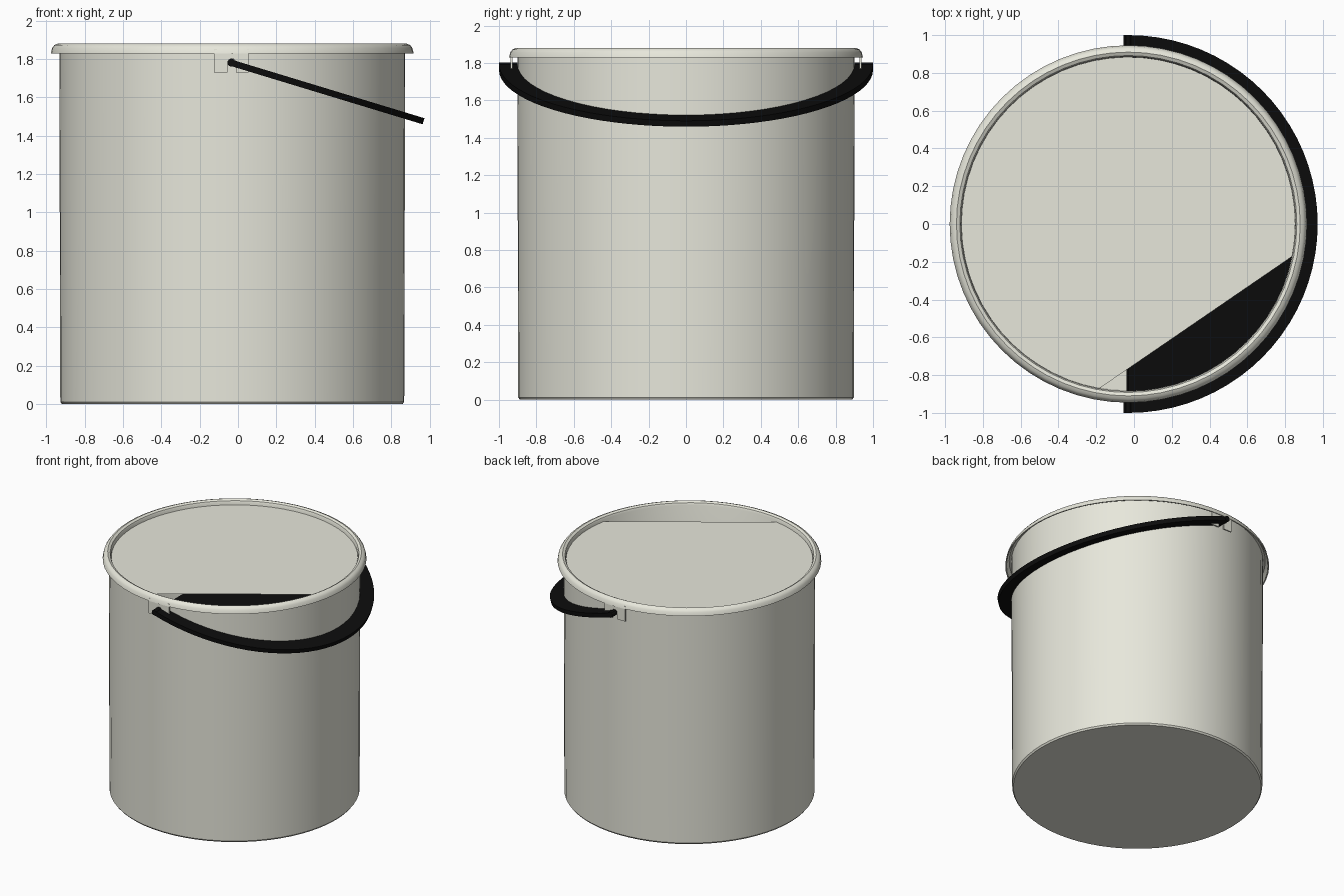
import bpy, bmesh, math
from mathutils import Matrix, Vector

if "Cube" in bpy.data.objects:
    bpy.data.objects.remove(bpy.data.objects["Cube"])

CX = -0.03       # bucket axis
SIDES = 64


def material(name, rgb):
    m = bpy.data.materials.new(name)
    m.diffuse_color = (*rgb, 1)
    m.use_nodes = True
    m.node_tree.nodes["Principled BSDF"].inputs["Base Color"].default_value = m.diffuse_color
    return m


cream = material("cream_plastic", (0.80, 0.80, 0.71))
black = material("black_plastic", (0.004, 0.004, 0.004))


def finish(name, bm, mat, smooth=True):
    bmesh.ops.recalc_face_normals(bm, faces=bm.faces)
    me = bpy.data.meshes.new(name)
    bm.to_mesh(me)
    bm.free()
    ob = bpy.data.objects.new(name, me)
    bpy.context.collection.objects.link(ob)
    me.materials.append(mat)
    if smooth:
        bpy.ops.object.select_all(action='DESELECT')
        ob.select_set(True)
        bpy.context.view_layer.objects.active = ob
        bpy.ops.object.shade_smooth_by_angle(angle=math.radians(35))
    return ob


def lathe(name, profile, mat):
    bm = bmesh.new()
    vs = [bm.verts.new((r, 0, z)) for r, z in profile]
    es = [bm.edges.new(p) for p in zip(vs, vs[1:])]
    bmesh.ops.spin(bm, geom=vs + es, cent=(0, 0, 0), axis=(0, 0, 1),
                   angle=math.tau, steps=SIDES)
    bmesh.ops.remove_doubles(bm, verts=bm.verts, dist=1e-4)
    bmesh.ops.translate(bm, verts=bm.verts, vec=(CX, 0, 0))
    return finish(name, bm, mat)


def prism(bm, points, offset):
    """Extrude a closed outline by an offset vector."""
    f = bm.faces.new([bm.verts.new(p) for p in points])
    ext = bmesh.ops.extrude_face_region(bm, geom=[f], use_keep_orig=True)
    new = [g for g in ext["geom"] if isinstance(g, bmesh.types.BMVert)]
    bmesh.ops.translate(bm, verts=new, vec=offset)


# Bucket shell: floor, wall, and rolled rim with a hollow underside
lathe("bucket", [
    (0, 0.02), (0.88, 0.02), (0.885, 1.855), (0.892, 1.871), (0.91, 1.88),
    (0.928, 1.873), (0.940, 1.857), (0.946, 1.83), (0.937, 1.83),
    (0.930, 1.853), (0.918, 1.866), (0.902, 1.866),
    (0.897, 0.012), (0.888, 0), (0, 0)], cream)

# Cover sheet just below the rim, with one segment cut away at the front right
bm = bmesh.new()
a0, a1, n = math.radians(-11.2), math.radians(260), 48
bm.faces.new([bm.verts.new((CX + 0.884 * math.cos(a0 + (a1 - a0) * i / n),
                            0.884 * math.sin(a0 + (a1 - a0) * i / n), 1.842))
              for i in range(n + 1)])
bmesh.ops.triangulate(bm, faces=bm.faces)
finish("top_cover", bm, cream, False)

# Notched lugs hanging from the rim on both sides
bm = bmesh.new()
arch = [(-0.0325 + 0.0225 * math.cos(t), 1.78 + 0.0225 * math.sin(t))
        for t in [math.pi * i / 8 for i in range(9)]]
outline = [(-0.125, 1.73), (-0.125, 1.85), (0.055, 1.85), (0.055, 1.73),
           (-0.01, 1.73)] + arch + [(-0.055, 1.73)]
for s in (1, -1):
    prism(bm, [(x, s * 0.928, z) for x, z in outline], (0, s * 0.01, 0))
finish("handle_lugs", bm, cream, False)

# Handle: half-round blade tilted down towards +x, with short end tabs
T = 0.033
bm = bmesh.new()
arc = [(1.048 * math.cos(t), math.sin(t), -T / 2)
       for t in [math.pi * (i / 40 - 0.5) for i in range(41)]]
prism(bm, arc, (0, 0, T))
for s in (1, -1):
    prism(bm, [(-0.015, s * 0.94, -T / 2), (0, s * 0.94, -T / 2),
               (0, s, -T / 2), (-0.015, s, -T / 2)], (0, 0, T))
tilt = Matrix.Translation((-0.035, 0, 1.78)) @ Matrix.Rotation(math.radians(16.9), 4, 'Y')
bm.transform(tilt)
finish("handle", bm, black)

# Pivot pins through the lug notches
bm = bmesh.new()
for s in (1, -1):
    bmesh.ops.create_cone(bm, cap_ends=True, segments=16, radius1=0.021, radius2=0.021,
                          depth=0.10, matrix=Matrix.Translation((-0.034, s * 0.95, 1.781))
                          @ Matrix.Rotation(math.pi / 2, 4, 'X'))
finish("handle_pins", bm, black)
